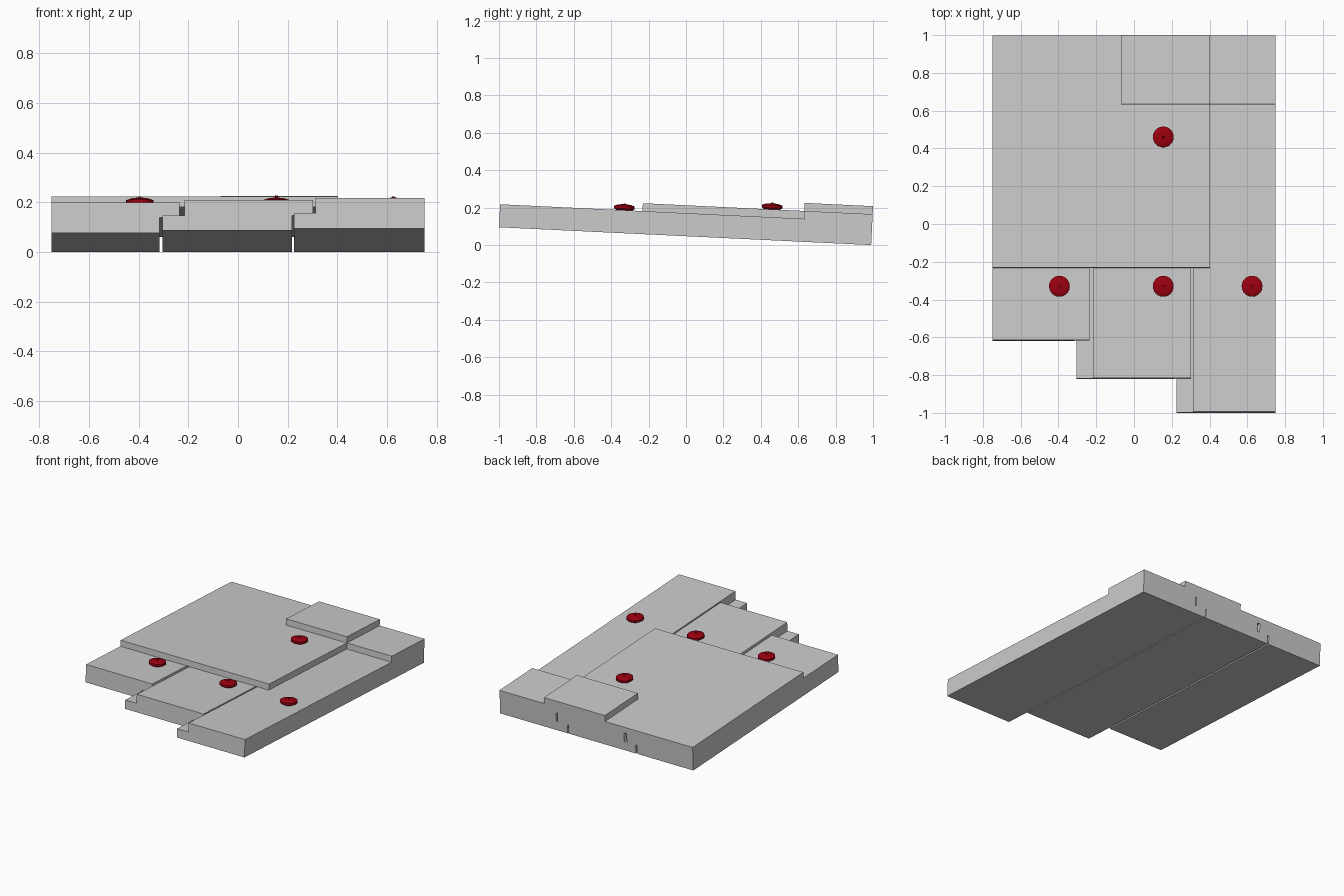
import bpy, math
from mathutils import Matrix

if "Cube" in bpy.data.objects:
    bpy.data.objects.remove(bpy.data.objects["Cube"])

# Roof pitch: local origin is the lower back edge, y runs up the slope (negative)
THETA = math.atan2(0.095, 1.99)
SLOPE = Matrix.Translation((0, 0.99, 0)) @ Matrix.Rotation(-THETA, 4, 'X')
T, MID = 0.123, 0.061          # board thickness, rebate height
F1, F2 = T + 0.042, T + 0.085  # tops of first and second sheet layers


def material(name, color):
    m = bpy.data.materials.new(name)
    m.diffuse_color = color
    m.use_nodes = True
    m.node_tree.nodes["Principled BSDF"].inputs["Base Color"].default_value = m.diffuse_color
    return m


RED = material("red_cap", (0.32, 0.0, 0.005, 1))


def make(name, verts, faces, mat=None):
    me = bpy.data.meshes.new(name)
    me.from_pydata(verts, [], faces)
    me.validate()
    if mat:
        me.materials.append(mat)
    ob = bpy.data.objects.new(name, me)
    bpy.context.collection.objects.link(ob)
    ob.matrix_world = SLOPE
    return ob


def extrude(name, profile, y0, y1=0.0):
    """Extrude a counter-clockwise (x, height) profile along the slope."""
    n = len(profile)
    verts = [(x, y, z) for y in (y0, y1) for x, z in profile]
    faces = [tuple(range(n)), tuple(range(2 * n - 1, n - 1, -1))]
    faces += [(i, i + n, (i + 1) % n + n, (i + 1) % n) for i in range(n)]
    return make(name, verts, faces)


def slab(name, x0, x1, z0, z1, y0):
    return extrude(name, [(x0, z0), (x1, z0), (x1, z1), (x0, z1)], y0)


# Shiplap boards with overlapping lips
extrude("left_board", [(-0.75, 0), (-0.315, 0), (-0.315, MID), (-0.236, MID),
                       (-0.236, T), (-0.75, T)], -1.612)
extrude("middle_board", [(-0.304, 0), (0.218, 0), (0.218, MID), (0.302, MID),
                         (0.302, T), (-0.216, T), (-0.216, MID), (-0.304, MID)], -1.812)
extrude("right_board", [(0.225, 0), (0.75, 0), (0.75, T), (0.312, T),
                        (0.312, MID), (0.225, MID)], -1.992)

# Covering sheets
slab("underlay_sheet", -0.75, 0.402, T, F1, -1.23)
slab("top_sheet_lower_part", 0.402, 0.75, T, F1, -0.364)
slab("top_sheet_upper_part", -0.07, 0.402, F1, F2, -0.366)


# Red domed fixing caps, lathed
def cap(name, x, y, h):
    prof = [(0.043, 0.0), (0.055, 0.008), (0.055, 0.022), (0.036, 0.029),
            (0.006, 0.033), (0.005, 0.037)]
    n = 24
    v = (y - 0.99 - h * math.sin(THETA)) / math.cos(THETA)
    verts = [(x + r * math.cos(2 * math.pi * i / n), v + r * math.sin(2 * math.pi * i / n), h + z)
             for r, z in prof for i in range(n)]
    faces = [(k * n + i, k * n + (i + 1) % n, (k + 1) * n + (i + 1) % n, (k + 1) * n + i)
             for k in range(len(prof) - 1) for i in range(n)]
    faces += [tuple(range(n - 1, -1, -1)), tuple(range((len(prof) - 1) * n, len(prof) * n))]
    make(name, verts, faces, RED)


for i, (x, y, h) in enumerate([(-0.395, -0.33, T), (0.155, -0.33, T),
                               (0.625, -0.33, T), (0.155, 0.46, F1)]):
    cap(f"fixing_cap_{i + 1}", x, y, h)
